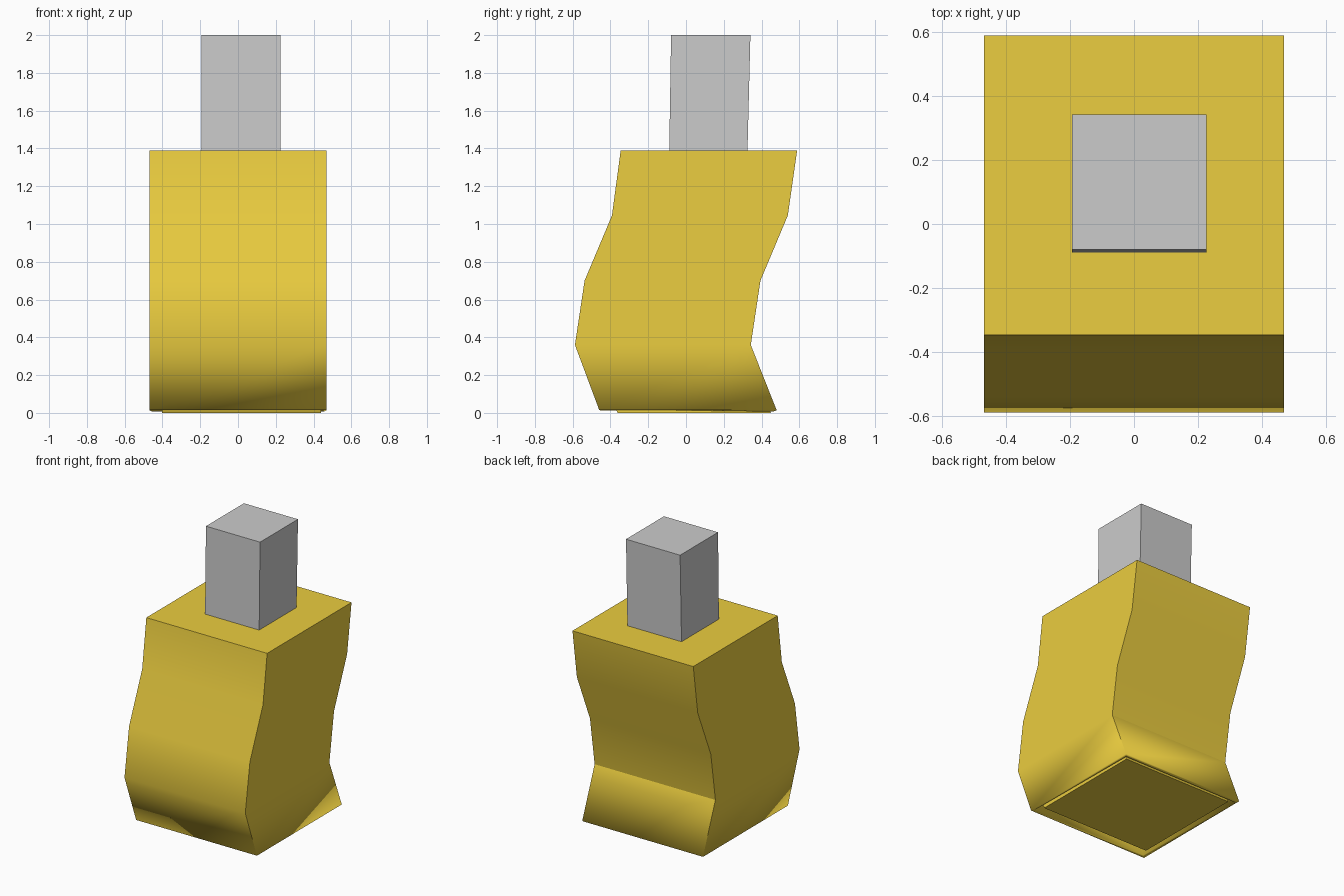
import bpy, bmesh, math

if "Cube" in bpy.data.objects:
    bpy.data.objects.remove(bpy.data.objects["Cube"])

def material(name, color):
    m = bpy.data.materials.new(name)
    m.diffuse_color = color
    m.use_nodes = True
    m.node_tree.nodes["Principled BSDF"].inputs["Base Color"].default_value = m.diffuse_color
    return m

def stacked_box(name, x0, x1, levels, mat=None, bottom=True):
    """Box built from stacked rectangular sections: (z, y_front, y_back)."""
    bm = bmesh.new()
    rings = [[bm.verts.new(p) for p in ((x0, f, z), (x1, f, z), (x1, b, z), (x0, b, z))]
             for z, f, b in levels]
    for lo, hi in zip(rings, rings[1:]):
        for i in range(4):
            j = (i + 1) % 4
            bm.faces.new((lo[i], lo[j], hi[j], hi[i]))
    bm.faces.new(rings[-1])
    if bottom:
        bm.faces.new(rings[0][::-1])
    me = bpy.data.meshes.new(name)
    bm.to_mesh(me)
    bm.free()
    ob = bpy.data.objects.new(name, me)
    bpy.context.collection.objects.link(ob)
    if mat:
        me.materials.append(mat)
    bpy.ops.object.select_all(action='DESELECT')
    bpy.context.view_layer.objects.active = ob
    ob.select_set(True)
    bpy.ops.object.shade_smooth_by_angle(angle=math.radians(30))
    return ob

yellow = material("yellow", (0.83, 0.61, 0.05, 1))

# Bent outer shell, open underneath
profile = [(0.014, -0.459, 0.48), (0.36, -0.588, 0.343), (0.70, -0.537, 0.394),
           (1.045, -0.392, 0.539), (1.388, -0.346, 0.588)]
shell = stacked_box("bottle_shell", -0.468, 0.468, profile, yellow, bottom=False)
wall = shell.modifiers.new("wall", 'SOLIDIFY')
wall.thickness = 0.025
wall.offset = -1

# Filling inside the shell, its base just below the rim
inner = [(0.0, -0.362, 0.45)] + [(z * 0.96, f + 0.08, b - 0.035) for z, f, b in profile[1:]]
stacked_box("inner_filling", -0.403, 0.44, inner, yellow)

# Slightly leaning cap
stacked_box("cap", -0.193, 0.226, [(1.37, -0.089, 0.325), (2.0, -0.079, 0.341)])
